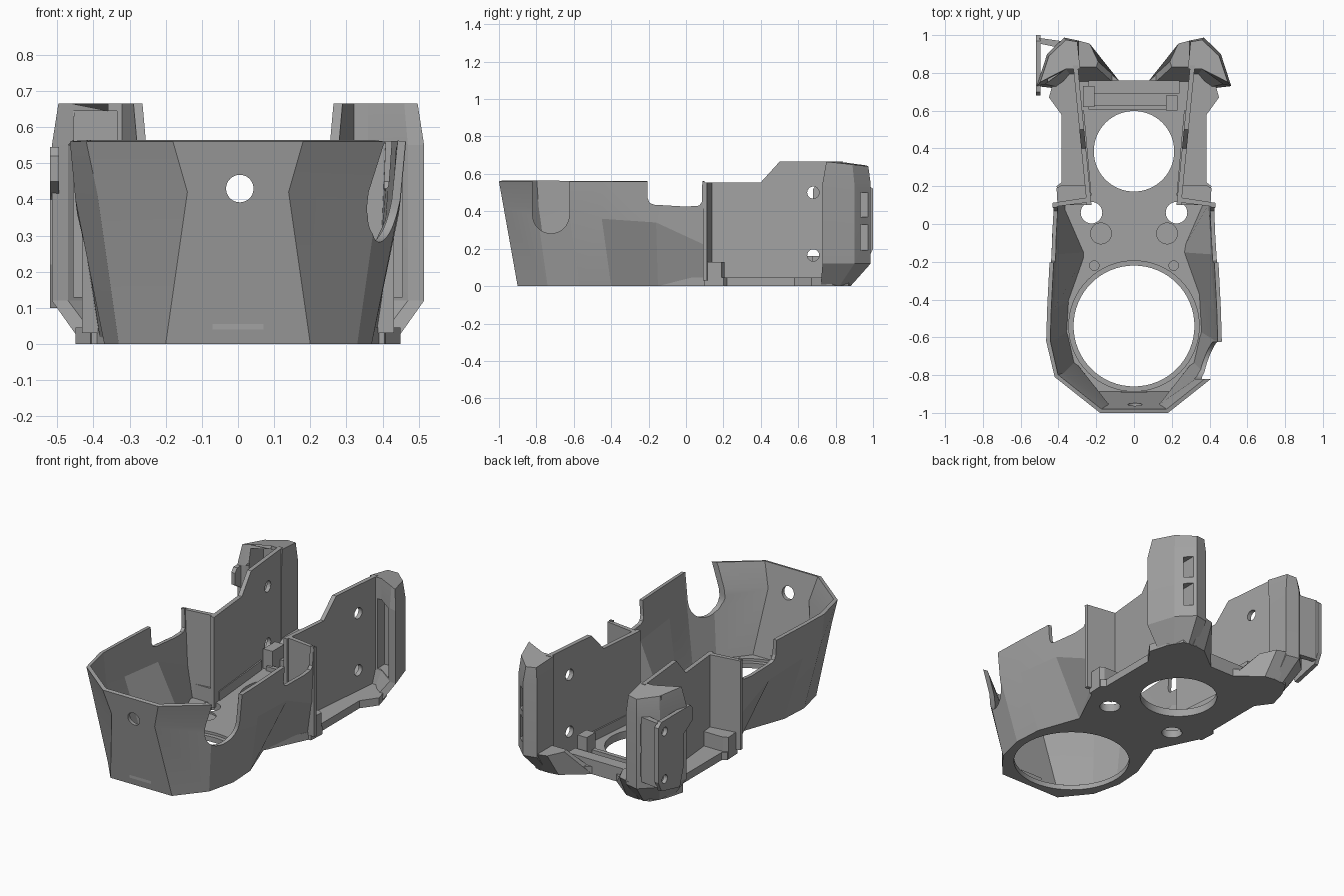
import bpy, bmesh, math
from mathutils import Vector

cube = bpy.data.objects.get("Cube")
if cube:
    bpy.data.objects.remove(cube, do_unlink=True)

grey = bpy.data.materials.new("plain grey")
grey.use_nodes = True
COL = (0.36, 0.36, 0.36, 1)
grey.diffuse_color = COL
grey.node_tree.nodes["Principled BSDF"].inputs["Base Color"].default_value = COL


def make(name, verts, faces, fix=True):
    me = bpy.data.meshes.new(name)
    me.from_pydata([tuple(v) for v in verts], [], faces)
    if fix:
        bm = bmesh.new()
        bm.from_mesh(me)
        bmesh.ops.recalc_face_normals(bm, faces=bm.faces)
        bm.to_mesh(me)
        bm.free()
    ob = bpy.data.objects.new(name, me)
    bpy.context.collection.objects.link(ob)
    me.materials.append(grey)
    return ob


def loft(name, rings):
    """Closed solid through rings of 3D points with equal counts."""
    n = len(rings[0])
    verts = [p for r in rings for p in r]
    faces = [tuple(range(n)), tuple(range(len(verts) - n, len(verts)))]
    for k in range(len(rings) - 1):
        for i in range(n):
            j = (i + 1) % n
            faces.append((k * n + i, k * n + j, (k + 1) * n + j, (k + 1) * n + i))
    return make(name, verts, faces)


def prism(name, pts, a, b, axis="z"):
    """Extrude a 2D outline along an axis (z: xy outline, x: yz outline, y: xz outline)."""
    place = {"z": lambda p, h: (p[0], p[1], h),
             "x": lambda p, h: (h, p[0], p[1]),
             "y": lambda p, h: (p[0], h, p[1])}[axis]
    return loft(name, [[place(p, h) for p in pts] for h in (a, b)])


def box(name, x0, x1, y0, y1, z0, z1):
    return prism(name, [(x0, y0), (x1, y0), (x1, y1), (x0, y1)], z0, z1)


def arc(cx, cy, r, a0=0, a1=360, n=48):
    return [(cx + r * math.cos(math.radians(a0 + (a1 - a0) * i / n)),
             cy + r * math.sin(math.radians(a0 + (a1 - a0) * i / n)))
            for i in range(n if a1 - a0 == 360 else n + 1)]


def apply(ob, mod):
    bpy.context.view_layer.objects.active = ob
    bpy.ops.object.modifier_apply(modifier=mod.name)


def cut(ob, *cutters):
    for c in cutters:
        c.hide_render = True
        m = ob.modifiers.new("cut", "BOOLEAN")
        m.operation = "DIFFERENCE"
        m.solver = "EXACT"
        m.object = c
        apply(ob, m)
        bpy.data.objects.remove(c, do_unlink=True)


def flip(pts, s):
    return [(s * p[0], *p[1:]) for p in pts]


# Bowl: faceted outer skin, pinched low at the waist
low = [(.2, -.9), (.33, -.74), (.37, -.57), (.36, -.4), (.27, -.15), (.38, .1)]
mid = [(.14, -.975), (.39, -.8), (.45, -.62), (.445, -.45), (.43, -.16), (.415, .1)]
top = [(.18, -1), (.42, -.81), (.465, -.62), (.46, -.45), (.445, -.16), (.43, .1)]
mid_z = [.42, .42, .40, .36, .34, .22]
skin = []
for pts, zs in ((low, [0] * 6), (mid, mid_z), (top, [.56] * 6)):
    half = [(x, y, z) for (x, y), z in zip(pts, zs)]
    skin.append(flip(half[::-1], -1) + half)
n = len(skin[0])
bowl = make("front_bowl", sum(skin, []),
            [(k * n + i, k * n + i + 1, (k + 1) * n + i + 1, (k + 1) * n + i)
             for k in range(2) for i in range(n - 1)], fix=False)
sol = bowl.modifiers.new("wall", "SOLIDIFY")
sol.thickness = .022
sol.offset = -1
apply(bowl, sol)
saddle = [(-.205, .7), (-.205, .47), (-.195, .445), (-.17, .435), (.0, .425),
          (.07, .43), (.085, .45), (.09, .7)]
cut(bowl,
    prism("c", saddle, -.7, .7, "x"),
    prism("c", [(-.82, .7)] + arc(-.722, .38, .098, 180, 360, 20) + [(-.624, .7)], .25, .7, "x"),
    prism("c", arc(.005, .43, .038), -1.1, -.8, "y"))

# Floor plate with round openings
edge = low[:-1] + [(.39, .1), (.41, .2), (.385, .22), (.385, .58), (.45, .67),
                   (.42, .78), (.37, .87), (.28, .88), (.22, .87), (.08, .76)]
floor = prism("floor_plate", edge + flip(edge[::-1], -1), 0, .045)
cut(floor,
    prism("c", arc(0, -.54, .32, n=64), -.1, .2),
    prism("c", arc(0, -.54, .345, n=64), .03, .2),
    prism("c", arc(0, .385, .213, n=64), -.1, .2))
for s in (-1, 1):
    cut(floor,
        prism("c", arc(s * .225, .06, .057), -.1, .2),
        prism("c", arc(s * .175, -.05, .055), .035, .2),
        prism("c", arc(s * .21, -.22, .025, n=24), .035, .2))

# Floor details: rails, tabs and small blocks
box("rear_rail", -.24, .24, .69, .76, .04, .085)
box("inner_rail", -.24, .17, .605, .63, .04, .07)
box("front_tab", -.07, .07, -.91, -.885, .04, .07)
box("small_block", .17, .23, .6, .68, .04, .16)
box("small_post", -.27, -.21, .62, .73, .04, .16)

for s, side in ((1, "left"), (-1, "right")):
    # Side wall, leaning in toward the front
    prof = [(.1, .02), (.1, .555), (.4, .555), (.5, .665), (.84, .665), (.84, .02)]
    rings = [[(s * (.25 + (y - .1) * .098 - t), y, z) for y, z in prof] for t in (0, .025)]
    wall = loft(side + "_side_wall", rings)
    cut(wall, *[prism("c", arc(.68, z, .032, n=24), s * .1, s * .5, "x") for z in (.5, .165)])

    # Cross plate joining bowl and side wall
    prism(side + "_cross_plate",
          flip([(.432, .09), (.432, .112), (.25, .14), (.235, .115)], s), .03, .555)
    prism(side + "_tail_block",
          flip([(.25, .1), (.405, .1), (.41, .19), (.385, .205), (.25, .205)], s), 0, .13)

    # Inner floor rib along the wall
    prism(side + "_floor_rib",
          flip([(.225, .15), (.245, .15), (.29, .6), (.265, .6)], s), .04, .1)

    # Corner brace, splaying outward at the rear
    foot = [(.08, .72), (.08, .76), (.22, .87), (.31, .88), (.31, .72)]
    head = [(.2, .83), (.19, .86), (.235, .955), (.31, .975), (.31, .83)]
    loft(side + "_corner_brace",
         [[(s * x, y, z) for x, y in r] for r, z in ((foot, 0), (head, .14))])

    # Rear pylon with hollow front and two slots
    base = [(.29, .8), (.29, .87), (.34, .88), (.40, .82), (.43, .72), (.38, .72), (.33, .78)]
    full = [(.29, .82), (.29, .97), (.37, .987), (.46, .9), (.515, .73), (.47, .74), (.36, .82)]
    cap = [(.285, .82), (.3, .965), (.36, .975), (.45, .89), (.497, .75), (.46, .77), (.36, .82)]
    cap_z = [.665, .645, .64, .65, .665, .665, .665]
    pylon = loft(side + "_rear_pylon",
                 [[(s * x, y, 0) for x, y in base],
                  [(s * x, y, .12) for x, y in full],
                  [(s * x, y, .55) for x, y in full],
                  [(s * x, y, z) for (x, y), z in zip(cap, cap_z)]])
    xa, xb = sorted((s * .335, s * .455))
    xc, xd = sorted((s * .385, s * .425))
    cut(pylon,
        box("c", xa, xb, .6, .885, .13, .54 if s > 0 else .645),
        box("c", xc, xd, .8, 1.1, .19, .33),
        box("c", xc, xd, .8, 1.1, .37, .5))

# Right rear clip: upright plate with screw eyes and a top lip
clip = prism("clip_plate", [(.8, .1), (.97, .14), (1, .2), (1, .52), (.97, .545),
                            (.7, .545), (.68, .52), (.68, .45), (.76, .4), (.76, .22)],
             -.52, -.495, "x")
cut(clip, *[prism("c", arc(.94, z, .025, n=24), -.6, -.4, "x") for z in (.2, .48)])
prism("clip_bridge", [(-.5, .985), (-.5, .955), (-.38, .93), (-.36, .965)], .16, .54)

for ob in bpy.data.objects:
    if ob.type == "MESH" and grey.name in ob.data.materials:
        bpy.ops.object.select_all(action="DESELECT")
        ob.select_set(True)
        bpy.context.view_layer.objects.active = ob
        bpy.ops.object.shade_smooth_by_angle(angle=math.radians(10))
